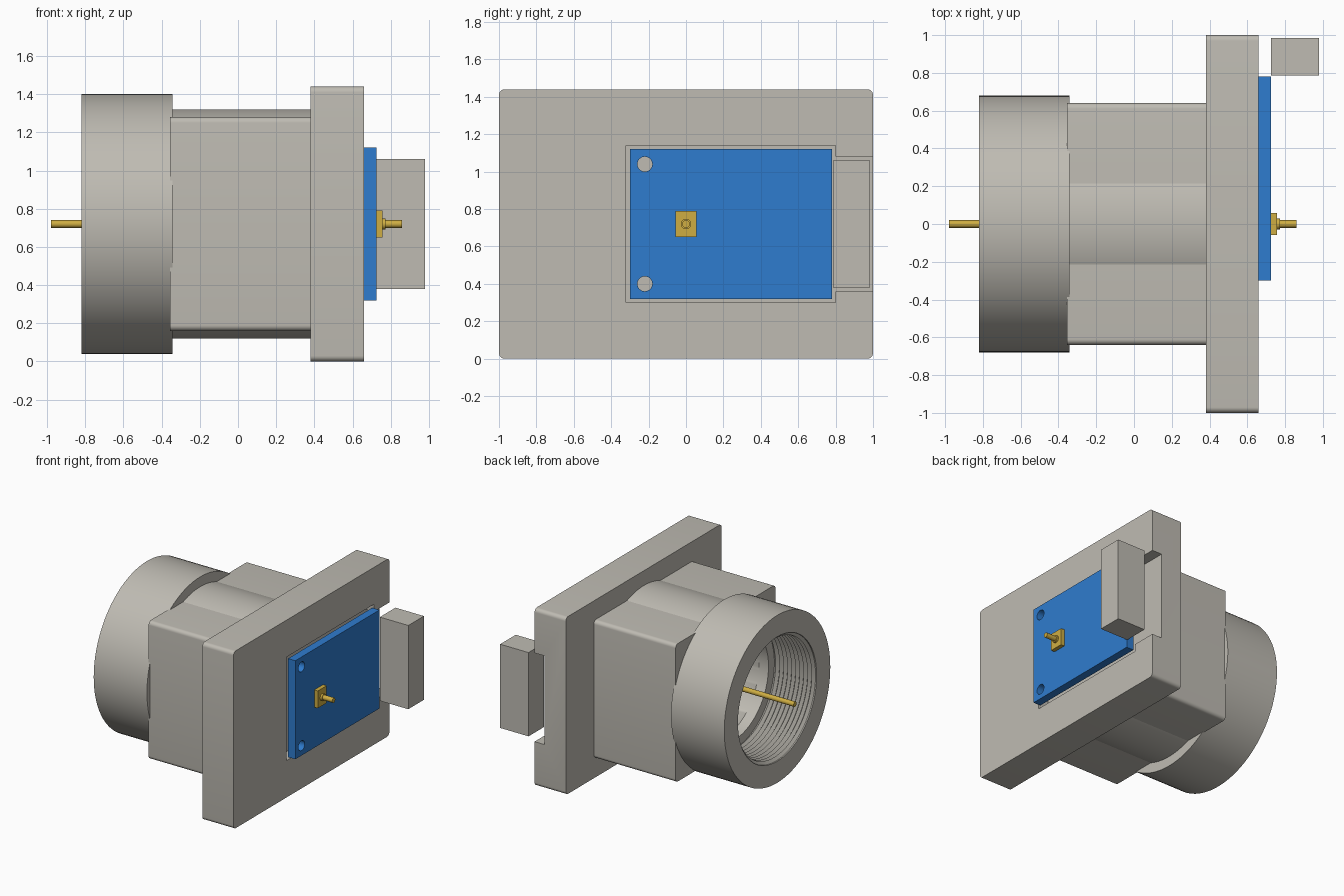
import bpy
import bmesh
import math
from mathutils import Matrix, Vector

default = bpy.data.objects.get("Cube")
if default:
    bpy.data.objects.remove(default, do_unlink=True)

AXIS_Z = 0.72  # height of the long axis


def material(name, colour):
    mat = bpy.data.materials.new(name)
    mat.use_nodes = True
    mat.diffuse_color = (*colour, 1)
    mat.node_tree.nodes["Principled BSDF"].inputs["Base Color"].default_value = (*colour, 1)
    return mat


grey = material("warm grey", (0.52, 0.50, 0.45))
blue = material("board blue", (0.028, 0.20, 0.62))
gold = material("gold", (0.62, 0.42, 0.055))


def finish(bm, name, mat, smooth=False):
    bmesh.ops.recalc_face_normals(bm, faces=bm.faces)
    mesh = bpy.data.meshes.new(name)
    bm.to_mesh(mesh)
    bm.free()
    obj = bpy.data.objects.new(name, mesh)
    bpy.context.collection.objects.link(obj)
    mesh.materials.append(mat)
    if smooth:
        activate(obj)
        bpy.ops.object.shade_smooth_by_angle(angle=math.radians(30))
    return obj


def activate(obj):
    bpy.ops.object.select_all(action="DESELECT")
    obj.select_set(True)
    bpy.context.view_layer.objects.active = obj


def box(name, x, y, z, mat, radius=0):
    """Box from (min, max) ranges; radius rounds the edges that run along x."""
    bm = bmesh.new()
    bmesh.ops.create_cube(bm, size=1)
    for v in bm.verts:
        v.co = Vector([r[0] + (c + 0.5) * (r[1] - r[0]) for r, c in zip((x, y, z), v.co)])
    if radius:
        edges = [e for e in bm.edges if abs(e.verts[0].co.x - e.verts[1].co.x) > 1e-4]
        bmesh.ops.bevel(bm, geom=edges, offset=radius, segments=6, profile=0.5, affect="EDGES")
    return finish(bm, name, mat, radius > 0)


def revolve(name, profile, mat, steps=96):
    """Turn a closed (x, radius) profile round the long axis."""
    bm = bmesh.new()
    verts = [bm.verts.new((x, 0, r)) for x, r in profile]
    edges = [bm.edges.new((a, b)) for a, b in zip(verts, verts[1:] + verts[:1])]
    bmesh.ops.spin(bm, geom=verts + edges, cent=(0, 0, 0), axis=(1, 0, 0),
                   angle=math.tau, steps=steps, use_merge=False)
    bmesh.ops.remove_doubles(bm, verts=bm.verts, dist=1e-5)
    bmesh.ops.translate(bm, verts=bm.verts, vec=(0, 0, AXIS_Z))
    return finish(bm, name, mat, True)


def rod(name, x0, x1, radius, mat, y=0, z=AXIS_Z, sides=32):
    bm = bmesh.new()
    turn = Matrix.Translation(((x0 + x1) / 2, y, z)) @ Matrix.Rotation(math.pi / 2, 4, "Y")
    bmesh.ops.create_cone(bm, cap_ends=True, segments=sides, radius1=radius,
                          radius2=radius, depth=x1 - x0, matrix=turn)
    return finish(bm, name, mat, True)


def cut(target, cutter):
    cutter.hide_render = True
    mod = target.modifiers.new("cut", "BOOLEAN")
    mod.operation = "DIFFERENCE"
    mod.solver = "EXACT"
    mod.object = cutter
    activate(target)
    bpy.ops.object.modifier_apply(modifier=mod.name)
    bpy.data.objects.remove(cutter, do_unlink=True)


# Mounting flange with a stepped pocket that opens at one side
flange = box("mounting_flange", (0.38, 0.66), (-1, 1), (0, 1.44), grey, 0.03)
half = [(-0.32, 0.42), (0.80, 0.42), (0.80, 0.36), (1.1, 0.36)]
outline = half + [(y, -h) for y, h in reversed(half)]
bm = bmesh.new()
floor = bm.faces.new([bm.verts.new((0.57, y, AXIS_Z + h)) for y, h in outline])
extruded = bmesh.ops.extrude_face_region(bm, geom=[floor], use_keep_orig=True)
top = [g for g in extruded["geom"] if isinstance(g, bmesh.types.BMVert)]
bmesh.ops.translate(bm, verts=top, vec=(0.2, 0, 0))
cut(flange, finish(bm, "pocket_cutter", grey))

# Square housing, bored out, with a round sleeve bulging above and below
BORE = 0.43
housing = box("square_housing", (-0.355, 0.38), (-0.64, 0.64), (0.16, 1.28), grey, 0.03)
cut(housing, rod("bore_cutter", -0.6, 0.32, BORE, grey, sides=96))
revolve("round_sleeve", [(-0.35, 0.6), (0.38, 0.6), (0.38, BORE), (-0.35, BORE)], grey)

# Collar with an internal thread
FRONT, STEP, PITCH = -0.82, -0.44, 0.036
thread = []
for i in range(10):
    x = FRONT + 0.01 + i * PITCH
    thread += [(x, 0.505), (x + PITCH / 2, 0.48)]
collar = [(FRONT, 0.68), (-0.342, 0.68), (-0.342, BORE), (STEP, BORE), (STEP, 0.505)]
revolve("threaded_collar", collar + thread[::-1] + [(FRONT, 0.505)], grey)

# Centre pin running the whole length
rod("centre_pin", -0.98, 0.86, 0.02, gold)

# Circuit board with two fixing holes
board = box("circuit_board", (0.66, 0.725), (-0.30, 0.78), (0.32, 1.12), blue)
for z in (0.40, 1.04):
    cut(board, rod("hole_cutter", 0.6, 0.8, 0.04, blue, y=-0.22, z=z))
activate(board)
bpy.ops.object.shade_smooth_by_angle(angle=math.radians(30))

# Pin socket on the board
box("socket_plate", (0.725, 0.757), (-0.057, 0.057), (0.65, 0.79), gold)
rod("socket_neck", 0.757, 0.772, 0.028, gold)

# Side connector block
box("connector_block", (0.725, 0.98), (0.785, 0.985), (0.38, 1.06), grey)
